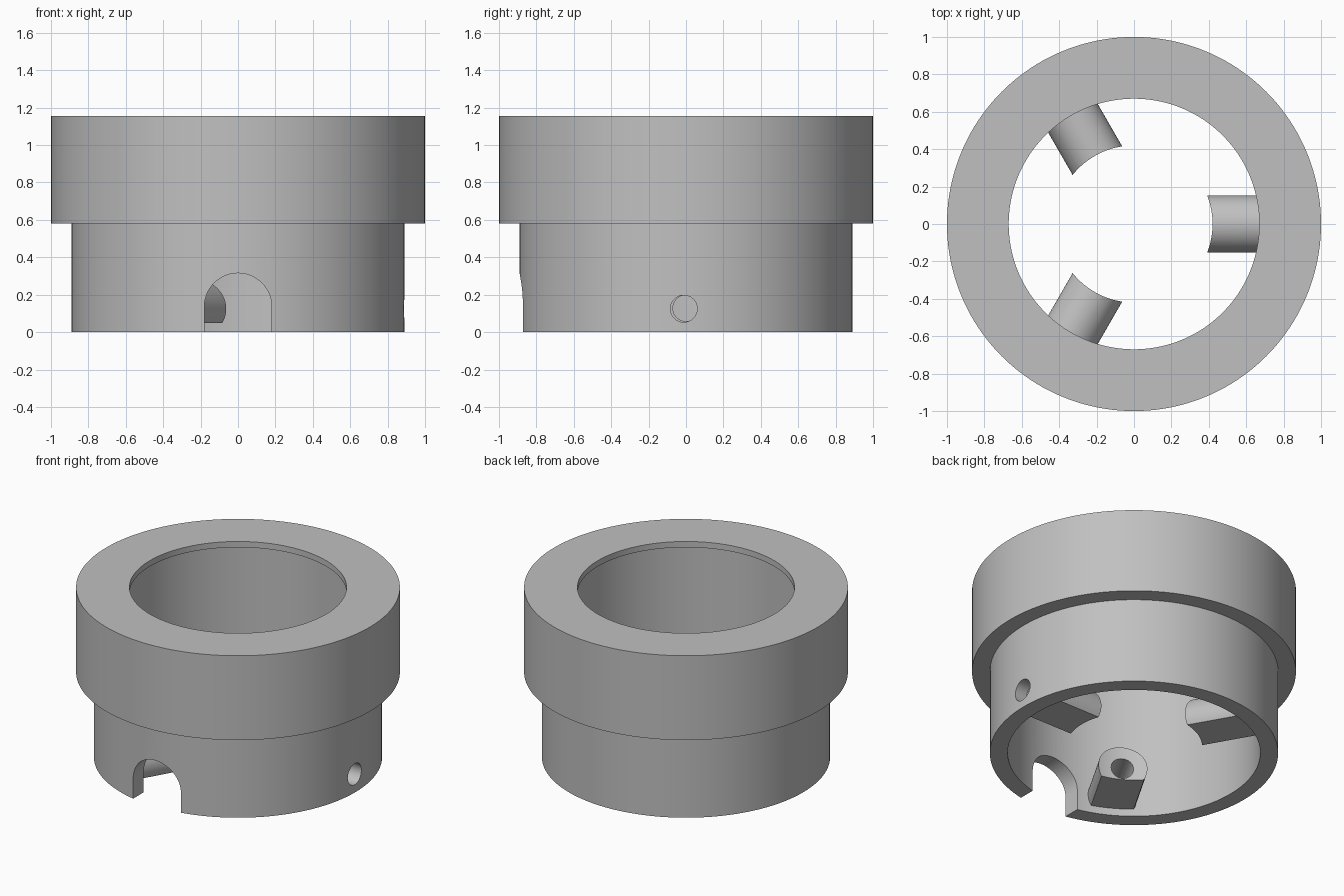
import bpy, bmesh, math
from mathutils import Matrix

cube = bpy.data.objects.get("Cube")
if cube:
    bpy.data.objects.remove(cube, do_unlink=True)

grey = bpy.data.materials.new("plain_grey")
grey.use_nodes = True
colour = (0.53, 0.53, 0.53, 1)
grey.diffuse_color = colour
grey.node_tree.nodes["Principled BSDF"].inputs["Base Color"].default_value = colour


def make_object(name, bm):
    bmesh.ops.recalc_face_normals(bm, faces=bm.faces)
    mesh = bpy.data.meshes.new(name)
    bm.to_mesh(mesh)
    bm.free()
    mesh.materials.append(grey)
    obj = bpy.data.objects.new(name, mesh)
    bpy.context.collection.objects.link(obj)
    return obj


def lathe(name, profile, steps=160):
    """Revolve a closed (radius, height) profile around z."""
    bm = bmesh.new()
    rings = []
    for i in range(steps):
        a = math.tau * i / steps
        rings.append([bm.verts.new((r * math.cos(a), r * math.sin(a), z)) for r, z in profile])
    for i, ring in enumerate(rings):
        after = rings[(i + 1) % steps]
        for j in range(len(profile)):
            k = (j + 1) % len(profile)
            bm.faces.new((ring[j], after[j], after[k], ring[k]))
    return make_object(name, bm)


def prism(name, outline, start, end, angle=0):
    """Extrude a (sideways, height) outline radially, then turn it about z."""
    bm = bmesh.new()
    near = [bm.verts.new((start, y, z)) for y, z in outline]
    far = [bm.verts.new((end, y, z)) for y, z in outline]
    bm.faces.new(near)
    bm.faces.new(far)
    n = len(outline)
    for i in range(n):
        k = (i + 1) % n
        bm.faces.new((near[i], near[k], far[k], far[i]))
    bm.transform(Matrix.Rotation(angle, 4, "Z"))
    return make_object(name, bm)


def arc(radius, y, z, first, last, steps):
    """Points of a circular arc, angles in degrees."""
    angles = [math.radians(first + (last - first) * i / steps) for i in range(steps + 1)]
    return [(y + radius * math.cos(a), z + radius * math.sin(a)) for a in angles]


def cut(obj, *cutters):
    for cutter in cutters:
        cutter.hide_render = True
        mod = obj.modifiers.new("cut", "BOOLEAN")
        mod.operation = "DIFFERENCE"
        mod.solver = "EXACT"
        mod.object = cutter
        bpy.ops.object.select_all(action="DESELECT")
        bpy.context.view_layer.objects.active = obj
        obj.select_set(True)
        bpy.ops.object.modifier_apply(modifier=mod.name)
        bpy.data.objects.remove(cutter, do_unlink=True)


def smooth(obj):
    bpy.ops.object.select_all(action="DESELECT")
    bpy.context.view_layer.objects.active = obj
    obj.select_set(True)
    bpy.ops.object.shade_smooth_by_angle(angle=math.radians(25))


# Stepped hollow body with a thin inward lip at the top
body = lathe("stepped_collar", [
    (0.78, 0), (0.89, 0), (0.89, 0.58), (1, 0.58),
    (1, 1.155), (0.67, 1.155), (0.67, 1.115), (0.78, 1.115)])

# Arched notch at the front and a round screw hole on the left side
arch = [(-0.18, -0.1), (0.18, -0.1)] + arc(0.18, 0, 0.135, 0, 180, 40)
notch = prism("notch_cutter", arch, 0.6, 1.1, -math.pi / 2)
side_hole = prism("side_hole_cutter", arc(0.072, -0.012, 0.125, 0, 350, 35), 0.6, 1.1)
cut(body, notch, side_hole)
smooth(body)

# Three drilled bosses with flat undersides and hollowed inner ends
flat = math.degrees(math.asin(0.075 / 0.153))
for i, name in enumerate(("left_boss", "back_boss", "front_boss")):
    angle = math.tau * i / 3
    boss = prism(name, arc(0.153, 0, 0.125, -flat, 180 + flat, 48), 0.3, 0.8, angle)
    hollow = lathe("hollow_cutter", [(0.1, -0.1), (0.42, -0.1), (0.42, 0.5), (0.1, 0.5)])
    bore = prism("bore_cutter", arc(0.07, 0, 0.128, 0, 350, 35), 0.2, 0.9 if i == 0 else 0.78, angle)
    cut(boss, hollow, bore)
    smooth(boss)
